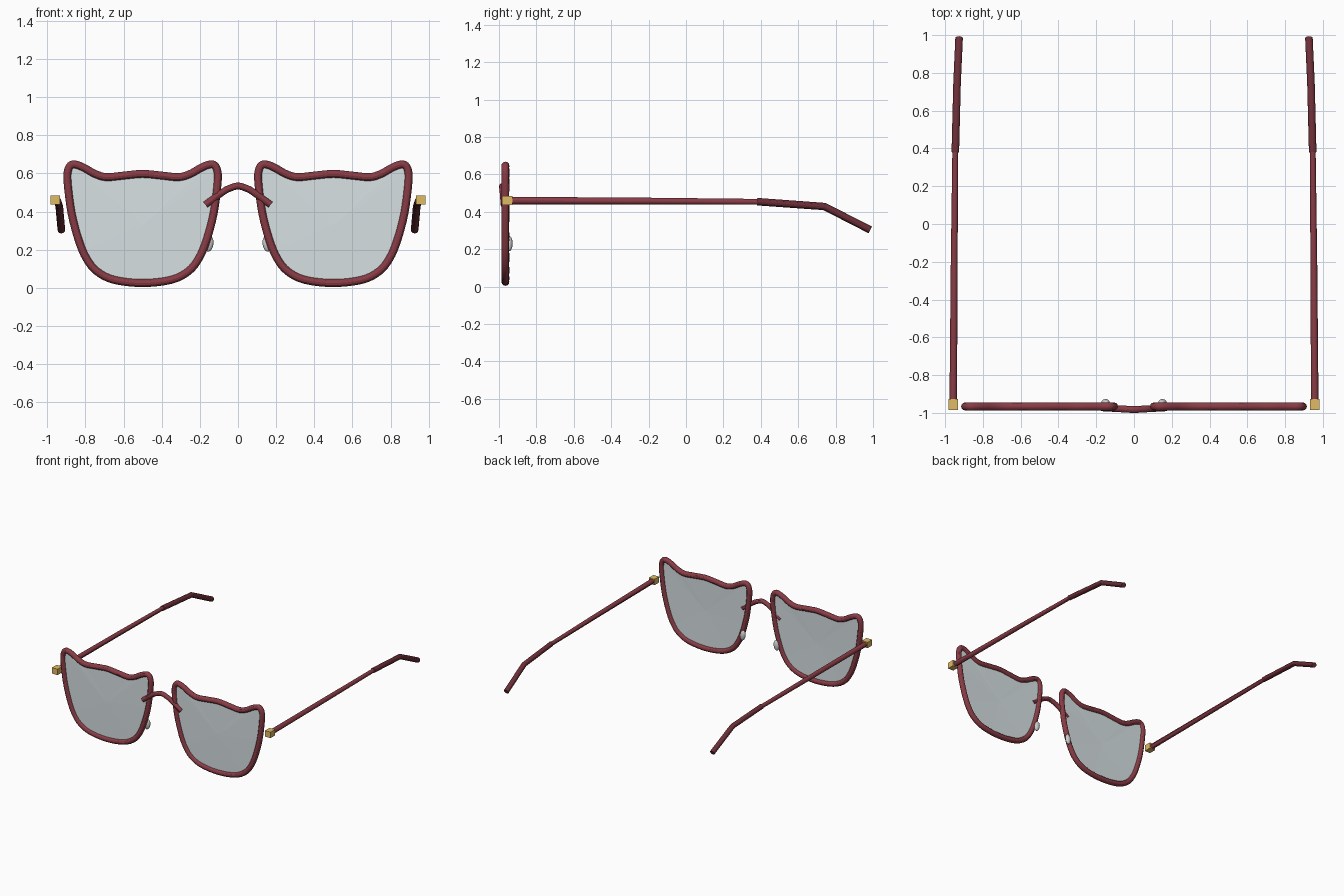
import bpy, bmesh
from mathutils import Vector, Euler

if "Cube" in bpy.data.objects:
    bpy.data.objects.remove(bpy.data.objects["Cube"])


def material(name, color):
    m = bpy.data.materials.new(name)
    m.diffuse_color = color
    m.use_nodes = True
    m.node_tree.nodes["Principled BSDF"].inputs["Base Color"].default_value = m.diffuse_color
    return m


BURGUNDY = material("burgundy", (0.25, 0.045, 0.06, 1))
DARK = material("dark_burgundy", (0.15, 0.028, 0.038, 1))
GOLD = material("gold", (0.75, 0.5, 0.13, 1))
GLASS = material("glass", (0.68, 0.75, 0.77, 0.4))
SILICONE = material("silicone", (0.7, 0.72, 0.7, 1))
FRONT_Y = -0.966


def smooth_path(pts, steps, cyclic):
    """Catmull-Rom samples through the given points."""
    pts = [Vector(p) for p in pts]
    n = len(pts)
    get = (lambda i: pts[i % n]) if cyclic else (lambda i: pts[min(max(i, 0), n - 1)])
    out = []
    for i in range(n if cyclic else n - 1):
        a, b, c, d = (get(i + k) for k in (-1, 0, 1, 2))
        for s in range(steps):
            t = s / steps
            out.append(0.5 * (2 * b + (c - a) * t + (2 * a - 5 * b + 4 * c - d) * t * t
                              + (3 * b - a - 3 * c + d) * t ** 3))
    if not cyclic:
        out.append(pts[-1])
    return out


def finish(obj, mat, smooth=True):
    obj.data.materials.clear()
    obj.data.materials.append(mat)
    if smooth:
        bpy.ops.object.select_all(action='DESELECT')
        obj.select_set(True)
        bpy.context.view_layer.objects.active = obj
        bpy.ops.object.shade_smooth_by_angle()


def tube(name, pts, radii, mat, cyclic=False):
    cu = bpy.data.curves.new(name, 'CURVE')
    cu.dimensions = '3D'
    cu.bevel_depth = 1.0
    cu.bevel_resolution = 4
    cu.use_fill_caps = not cyclic
    sp = cu.splines.new('POLY')
    sp.points.add(len(pts) - 1)
    for i, p in enumerate(pts):
        sp.points[i].co = (*p, 1)
        sp.points[i].radius = radii[i] if isinstance(radii, list) else radii
    sp.use_cyclic_u = cyclic
    obj = bpy.data.objects.new(name, cu)
    bpy.context.collection.objects.link(obj)
    bpy.ops.object.select_all(action='DESELECT')
    obj.select_set(True)
    bpy.context.view_layer.objects.active = obj
    bpy.ops.object.convert(target='MESH')
    finish(bpy.context.object, mat)


# Half outline of a cat-eye rim (offset from lens centre, height)
half = [(0, .597), (.10, .588), (.19, .58), (.25, .597), (.30, .625), (.34, .643),
        (.372, .645), (.391, .615), (.393, .55), (.372, .39), (.335, .25),
        (.295, .155), (.24, .087), (.15, .042), (0, .025)]
outline = half + [(-u, z) for u, z in half[-2:0:-1]]

for side, s in (("left", -1), ("right", 1)):
    # Rim
    loop = smooth_path([(s * 0.5 + u, FRONT_Y, z) for u, z in outline], 4, True)
    tube(side + "_rim", loop, 0.021, BURGUNDY, True)

    # Lens: very slightly domed thin fan with flat shading
    bm = bmesh.new()
    ring = [bm.verts.new(p) for p in loop]
    hub = bm.verts.new((s * 0.5, FRONT_Y - 0.004, 0.33))
    for i, v in enumerate(ring):
        bm.faces.new((hub, ring[i - 1], v))
    bmesh.ops.recalc_face_normals(bm, faces=bm.faces)
    me = bpy.data.meshes.new(side + "_lens")
    bm.to_mesh(me)
    bm.free()
    lens = bpy.data.objects.new(side + "_lens", me)
    bpy.context.collection.objects.link(lens)
    sol = lens.modifiers.new("thickness", 'SOLIDIFY')
    sol.thickness = 0.008
    sol.offset = 0
    finish(lens, GLASS, False)

    # Hinge block
    bpy.ops.mesh.primitive_cube_add(size=1, location=(s * 0.957, -0.956, 0.46))
    hinge = bpy.context.object
    hinge.name = side + "_hinge"
    hinge.scale = (0.05, 0.058, 0.048)
    finish(hinge, GOLD, False)

    # Temple arm and bent ear tip
    tube(side + "_temple_arm",
         [(s * 0.957, -0.955, 0.46), (s * 0.952, -0.2, 0.457), (s * 0.946, 0.40, 0.453)],
         [0.02, 0.018, 0.0155], BURGUNDY)
    tube(side + "_ear_tip",
         [(s * 0.946, 0.38, 0.454), (s * 0.937, 0.74, 0.428), (s * 0.926, 0.985, 0.303)],
         [0.02, 0.02, 0.02], DARK)

    # Nose pad
    bpy.ops.mesh.primitive_uv_sphere_add(segments=20, ring_count=12,
                                         location=(s * 0.151, -0.945, 0.23))
    pad = bpy.context.object
    pad.name = side + "_nose_pad"
    pad.scale = (0.022, 0.018, 0.041)
    pad.rotation_euler = Euler((0, s * -0.15, 0))
    finish(pad, SILICONE)

# Bridge
bridge = [(-.17, -.973, .436), (-.08, -.978, .502), (-.045, -.98, .521), (0, -.982, .534),
          (.045, -.98, .521), (.08, -.978, .502), (.17, -.973, .436)]
tube("bridge", smooth_path(bridge, 4, False), 0.018, BURGUNDY)
